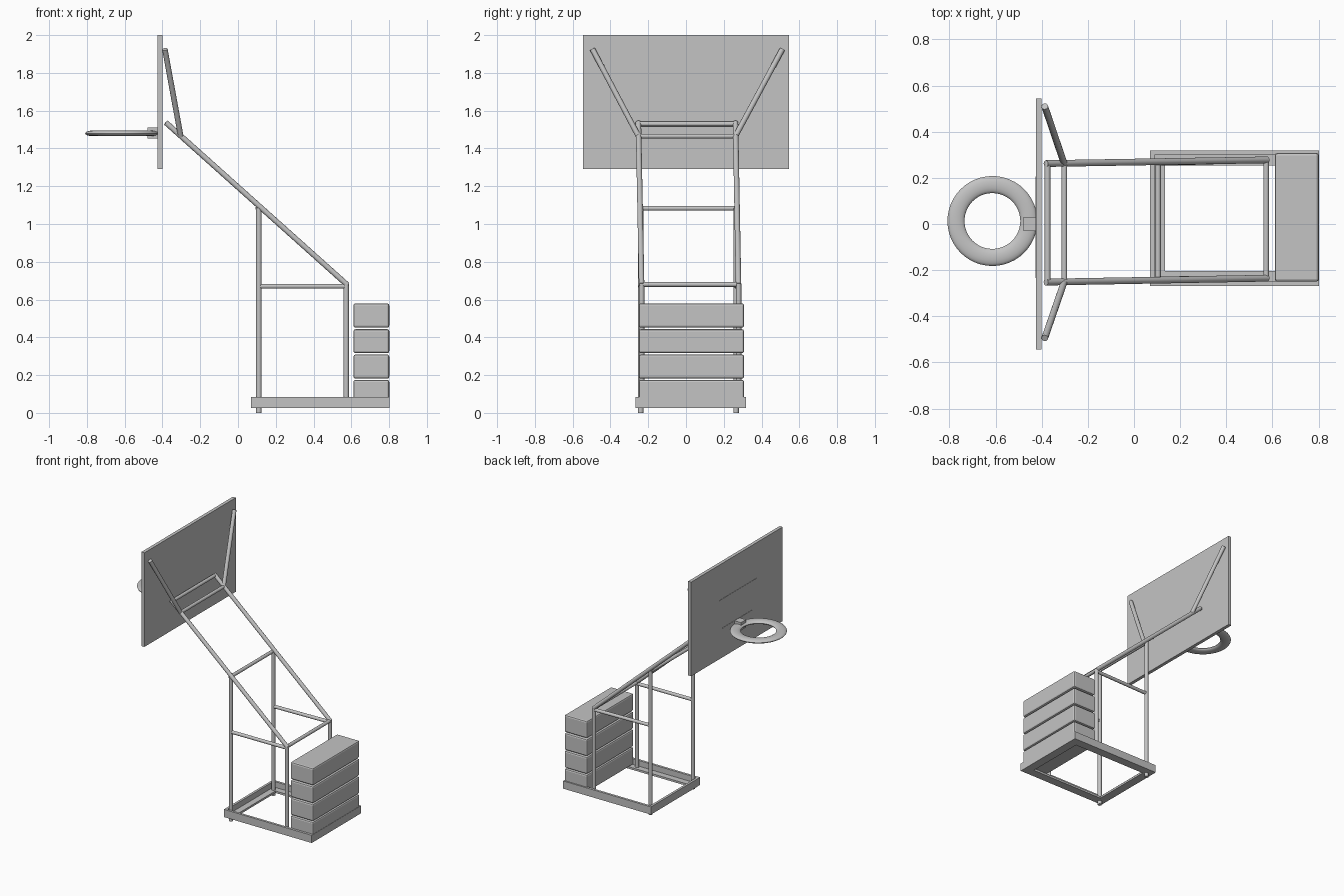
import bpy, bmesh, math
from mathutils import Vector

if "Cube" in bpy.data.objects:
    bpy.data.objects.remove(bpy.data.objects["Cube"])

grey = bpy.data.materials.new("plain grey")
grey.diffuse_color = (0.55, 0.55, 0.55, 1)
grey.use_nodes = True
grey.node_tree.nodes["Principled BSDF"].inputs["Base Color"].default_value = grey.diffuse_color


def finish(name, bm, smooth=False):
    bmesh.ops.recalc_face_normals(bm, faces=bm.faces)
    me = bpy.data.meshes.new(name)
    bm.to_mesh(me)
    bm.free()
    me.materials.append(grey)
    ob = bpy.data.objects.new(name, me)
    bpy.context.scene.collection.objects.link(ob)
    if smooth:
        bpy.ops.object.select_all(action='DESELECT')
        ob.select_set(True)
        bpy.context.view_layer.objects.active = ob
        bpy.ops.object.shade_smooth_by_angle(angle=math.radians(40))
    return ob


def box(name, x, y, z, bevel=0):
    bm = bmesh.new()
    bmesh.ops.create_cube(bm, size=1)
    for v in bm.verts:
        v.co = [(a[0] + a[1]) / 2 + c * (a[1] - a[0]) for a, c in zip((x, y, z), v.co)]
    if bevel:
        bmesh.ops.bevel(bm, geom=bm.edges[:], offset=bevel, segments=2,
                        profile=0.5, affect='EDGES')
    return finish(name, bm)


def tube(name, a, b, r=0.0145):
    a, b = Vector(a), Vector(b)
    bm = bmesh.new()
    bmesh.ops.create_cone(bm, cap_ends=True, segments=16, radius1=r, radius2=r,
                          depth=(b - a).length)
    bm.transform(Vector((0, 0, 1)).rotation_difference(b - a).to_matrix().to_4x4())
    bmesh.ops.translate(bm, verts=bm.verts, vec=(a + b) / 2)
    return finish(name, bm, True)


# base: L-section rim swept around a rectangle (upright wall, flange at the bottom)
X0, X1, Y0, Y1 = 0.07, 0.803, -0.268, 0.318
section = [(0, 0.027), (0, 0.085), (0.018, 0.085), (0.018, 0.042), (0.065, 0.042), (0.065, 0.027)]
bm = bmesh.new()
rings = []
for inset, z in section:
    rings.append([bm.verts.new(p) for p in (
        (X0 + inset, Y0 + inset, z), (X1 - inset, Y0 + inset, z),
        (X1 - inset, Y1 - inset, z), (X0 + inset, Y1 - inset, z))])
for i in range(len(rings)):
    a, b = rings[i], rings[(i + 1) % len(rings)]
    for k in range(4):
        m = (k + 1) % 4
        bm.faces.new((a[k], a[m], b[m], b[k]))
finish("base_frame", bm)

# stacked ballast blocks
for i, (z0, z1) in enumerate([(0.045, 0.175), (0.181, 0.309), (0.316, 0.443), (0.451, 0.58)]):
    box(f"ballast_block_{i + 1}", (0.611, 0.801), (-0.25, 0.308), (z0, z1), 0.011)

# side tubes: posts, slanted arm, side rail and backboard brace on each side
for side, yp, yb, ya, ybr in (("near", -0.24, -0.235, -0.252, -0.495),
                              ("far", 0.265, 0.278, 0.262, 0.51)):
    tube(f"front_post_{side}", (0.11, yp, 0), (0.11, yp, 1.085))
    tube(f"back_post_{side}", (0.573, yb, 0.042), (0.573, yb, 0.685))
    tube(f"slanted_arm_{side}", (-0.382, ya, 1.537), (0.578, yb, 0.678))
    tube(f"side_rail_{side}", (0.11, yp, 0.67), (0.573, yb, 0.67), 0.0125)
    tube(f"board_brace_{side}", (-0.303, ya, 1.465), (-0.387, ybr, 1.925))

# cross bars between the two arms
for i, (x, z) in enumerate([(-0.375, 1.53), (-0.302, 1.465), (0.104, 1.083), (0.573, 0.68)]):
    tube(f"cross_bar_{i + 1}", (x, -0.245, z), (x, 0.268, z), 0.0125)

# backboard with thin target lines
box("backboard", (-0.425, -0.4), (-0.545, 0.545), (1.29, 2.0))
box("target_line_top", (-0.427, -0.424), (-0.235, 0.205), (1.727, 1.733))
box("target_line_bottom", (-0.427, -0.424), (-0.18, 0.17), (1.507, 1.513))

# hoop bracket and flattened ring
box("hoop_bracket", (-0.48, -0.42), (-0.03, 0.03), (1.453, 1.512))
bm = bmesh.new()
N, M = 48, 16
grid = []
for i in range(N):
    t = 2 * math.pi * i / N
    row = []
    for j in range(M):
        p = 2 * math.pi * j / M
        r = 0.158 + 0.037 * math.cos(p)
        row.append(bm.verts.new((-0.614 + r * math.cos(t), 0.013 + r * math.sin(t),
                                 1.48 + 0.0145 * math.sin(p))))
    grid.append(row)
for i in range(N):
    for j in range(M):
        a, b = grid[i], grid[(i + 1) % N]
        bm.faces.new((a[j], b[j], b[(j + 1) % M], a[(j + 1) % M]))
finish("hoop_ring", bm, True)
